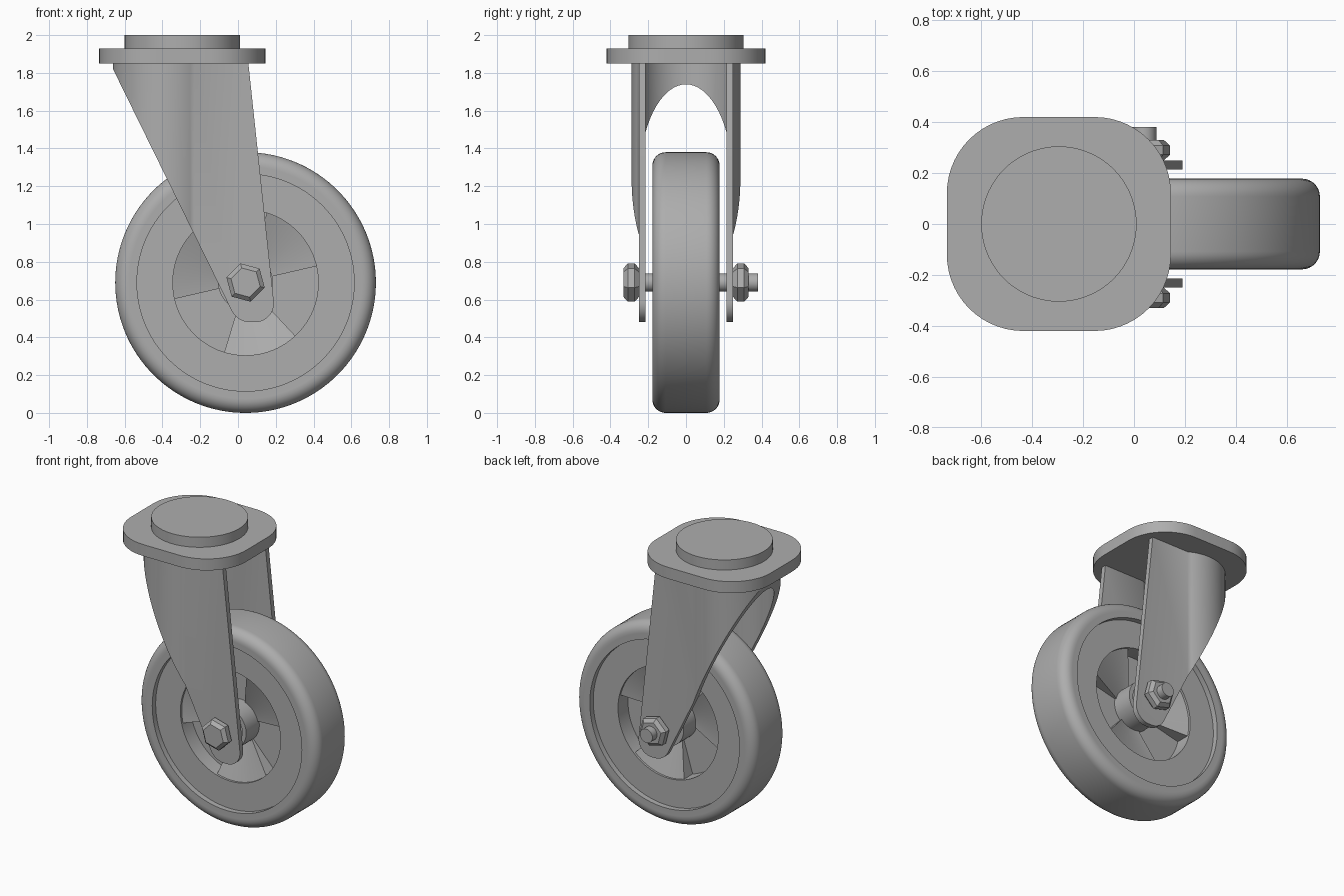
import bpy, bmesh, math
from math import sin, cos, radians, pi
from mathutils import Matrix, Vector

old = bpy.data.objects.get("Cube")
if old:
    bpy.data.objects.remove(old, do_unlink=True)

grey = bpy.data.materials.new("plain_grey")
grey.use_nodes = True
grey.diffuse_color = (0.42, 0.42, 0.42, 1)
grey.node_tree.nodes["Principled BSDF"].inputs["Base Color"].default_value = (0.42, 0.42, 0.42, 1)

AXLE = Vector((0.04, 0, 0.69))
PLATE_X = -0.295


def finish(name, bm, loc=(0, 0, 0), angle=30):
    bmesh.ops.remove_doubles(bm, verts=bm.verts, dist=1e-5)
    bmesh.ops.recalc_face_normals(bm, faces=bm.faces)
    mesh = bpy.data.meshes.new(name)
    bm.to_mesh(mesh)
    bm.free()
    mesh.materials.append(grey)
    obj = bpy.data.objects.new(name, mesh)
    bpy.context.collection.objects.link(obj)
    obj.location = loc
    smooth(obj, angle)
    return obj


def smooth(obj, angle=30):
    bpy.ops.object.select_all(action='DESELECT')
    obj.select_set(True)
    bpy.context.view_layer.objects.active = obj
    bpy.ops.object.shade_smooth_by_angle(angle=radians(angle))


def prism(name, points, step, loc=(0, 0, 0)):
    """Extrude a closed outline along step."""
    bm = bmesh.new()
    face = bm.faces.new([bm.verts.new(p) for p in points])
    new = bmesh.ops.extrude_face_region(bm, geom=[face])
    verts = [v for v in new['geom'] if isinstance(v, bmesh.types.BMVert)]
    bmesh.ops.translate(bm, verts=verts, vec=step)
    return finish(name, bm, loc)


def lathe(name, profile, start=0, end=360, steps=96):
    """Turn a closed (radius, y) profile about the axle; cap partial turns."""
    bm = bmesh.new()
    full = end - start == 360
    rings = []
    for i in range(steps if full else steps + 1):
        a = radians(start + (end - start) * i / steps)
        rings.append([bm.verts.new((r * cos(a), y, r * sin(a))) for r, y in profile])
    pairs = list(zip(rings, rings[1:])) + ([(rings[-1], rings[0])] if full else [])
    n = len(profile)
    for p, q in pairs:
        for j in range(n):
            k = (j + 1) % n
            bm.faces.new((p[j], p[k], q[k], q[j]))
    if not full:
        bm.faces.new(rings[0])
        bm.faces.new(rings[-1])
    return finish(name, bm, AXLE)


def both_sides(half):
    """Mirror half of a profile to the other side of the wheel."""
    return half + [(r, -y) for r, y in reversed(half)]


def arc(cx, cy, r, a0, a1, n):
    return [(cx + r * cos(radians(a0 + (a1 - a0) * i / n)),
             cy + r * sin(radians(a0 + (a1 - a0) * i / n))) for i in range(n + 1)]


# Mounting plate with broad rounded corners, and the round boss above it
outline = []
for sx, sy, a in ((1, 1, 0), (-1, 1, 90), (-1, -1, 180), (1, -1, 270)):
    outline += arc(PLATE_X + sx * 0.14, sy * 0.12, 0.3, a, a + 90, 14)
prism("mounting_plate", [(x, y, 1.85) for x, y in outline], (0, 0, 0.08))
prism("top_boss", [(x, y, 1.93) for x, y in arc(PLATE_X, 0, 0.305, 0, 360, 72)[:-1]], (0, 0, 0.07))

# Fork: bent sheet section, trimmed to the slanted side outline
bend_x = -0.375
outer = arc(bend_x, 0, 0.288, 60, 300, 48)
inner = arc(bend_x, 0, 0.247, 60, 300, 48)
section = ([(0.3, 0.25)] + outer + [(0.3, -0.25), (0.3, -0.215)]
           + inner[::-1] + [(0.3, 0.215)])
fork = prism("fork", [(x, y, 0.4) for x, y in section], (0, 0, 1.452))
side = [(-0.7, 1.9), (-0.664, 1.825)] + arc(0.066, 0.592, 0.112, 207, 270, 8)
side += arc(0.09, 0.58, 0.1, 270, 366, 10) + [(0.055, 1.85), (0.05, 1.9)]
cutter = prism("fork_trim", [(x, -0.5, z) for x, z in side], (0, 1, 0))
trim = fork.modifiers.new("trim", 'BOOLEAN')
trim.operation = 'INTERSECT'
trim.solver = 'EXACT'
trim.object = cutter
bpy.context.view_layer.update()
shape = bpy.data.meshes.new_from_object(fork.evaluated_get(bpy.context.evaluated_depsgraph_get()))
fork.modifiers.clear()
fork.data = shape
bpy.data.objects.remove(cutter, do_unlink=True)
smooth(fork)

# Tyre with rounded shoulders
lathe("tyre", both_sides([(0.575, 0.178), (0.615, 0.178)]
                         + [(r, y) for r, y in arc(0.62, 0.108, 0.07, 90, 0, 8)]), steps=128)
# Rim disc, set in from the tyre lip
lathe("rim", both_sides([(0.385, 0.14), (0.585, 0.14)]))

# Web: alternating dished and deep sectors between rim and hub
for i in range(6):
    if i % 2 == 0:
        web = both_sides([(0.12, 0.035), (0.4, 0.13)])
    else:
        web = both_sides([(0.12, 0.03), (0.4, 0.03)])
    lathe("web_sector_%d" % (i + 1), web, 13 + 60 * i, 73 + 60 * i, 16)

# Hub barrel with recessed bearings
lathe("hub_barrel", both_sides([(0.03, 0.15), (0.075, 0.15), (0.075, 0.165),
                                (0.09, 0.165), (0.09, 0.155), (0.115, 0.155),
                                (0.115, 0.175), (0.145, 0.175)]), steps=64)

# Axle bolt, with chamfered hexagon head and nut
lathe("axle_bolt", [(0, -0.3), (0.048, -0.3), (0.048, 0.38), (0, 0.38)], steps=32)


def hexagon(name, y0, y1):
    c = 0.022
    prof = [(0, y0), (0.08, y0), (0.105, y0 + c), (0.105, y1 - c), (0.08, y1), (0, y1)]
    lathe(name, prof, 45, 405, 6)


hexagon("bolt_head", -0.33, -0.25)
hexagon("nut", 0.25, 0.33)
